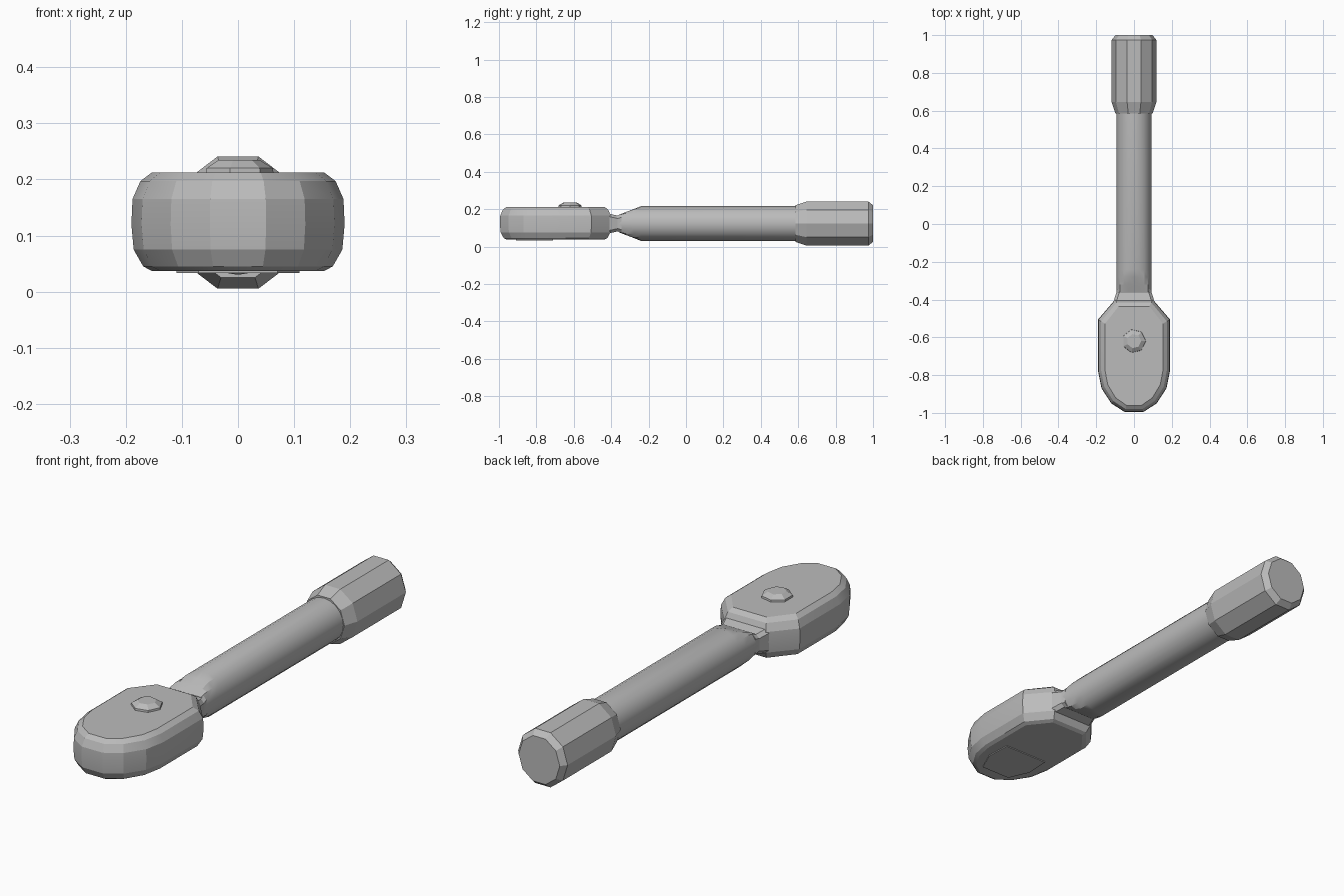
import bpy, bmesh, math
from mathutils import Vector

cube = bpy.data.objects.get("Cube")
if cube:
    bpy.data.objects.remove(cube)

MID = 0.123  # height of the long axis

steel = bpy.data.materials.new("plain grey steel")
steel.use_nodes = True
grey = (0.5, 0.5, 0.5, 1)
steel.diffuse_color = grey
steel.node_tree.nodes["Principled BSDF"].inputs["Base Color"].default_value = grey


def loft(name, rings, smooth=None):
    """Skin a list of equal-length point rings and cap both ends."""
    bm = bmesh.new()
    loops = [[bm.verts.new(p) for p in ring] for ring in rings]
    n = len(loops[0])
    for a, b in zip(loops, loops[1:]):
        for i in range(n):
            j = (i + 1) % n
            bm.faces.new((a[i], a[j], b[j], b[i]))
    bm.faces.new(loops[0])
    bm.faces.new(loops[-1])
    bmesh.ops.recalc_face_normals(bm, faces=bm.faces)
    mesh = bpy.data.meshes.new(name)
    bm.to_mesh(mesh)
    bm.free()
    mesh.materials.append(steel)
    obj = bpy.data.objects.new(name, mesh)
    bpy.context.collection.objects.link(obj)
    if smooth:
        bpy.ops.object.select_all(action='DESELECT')
        obj.select_set(True)
        bpy.context.view_layer.objects.active = obj
        bpy.ops.object.shade_smooth_by_angle(angle=math.radians(smooth))
    return obj


def round_ring(y, rx, rz, sides, limit=1.0):
    """Cross-section of the bar, cut flat above and below at the limit."""
    ring = []
    for i in range(sides):
        a = math.tau * i / sides
        z = max(-limit, min(limit, rz * math.sin(a)))
        ring.append((rx * math.cos(a), y, MID + z))
    return ring


# Shaft, cut to a wedge near the head
wedge = [(-0.36, 0.046), (-0.32, 0.062), (-0.28, 0.077), (-0.24, 0.093), (0.62, 0.093)]
loft("shaft", [round_ring(y, 0.093, 0.093, 20, h) for y, h in wedge], 25)

# Grip with chamfered ends
grip = [(0.585, 0.098), (0.645, 0.118), (0.975, 0.118), (1.0, 0.098)]
loft("grip", [round_ring(y, r, r * 1.05, 10) for y, r in grip])

# Flared neck collar
def box_ring(y, w, h):
    c = 0.015
    corner = [(w, h - c), (w - c, h)]
    pts = corner + [(-x, z) for x, z in reversed(corner)]
    pts += [(-x, -z) for x, z in pts]
    return [(x, y, MID + z) for x, z in pts]

collar = [(-0.345, 0.091, 0.048), (-0.365, 0.094, 0.042), (-0.41, 0.108, 0.052)]
loft("neck_collar", [box_ring(*c) for c in collar])

# Head: rounded-nose outline stacked in height with inset edges
half = [(0.10, -0.40), (0.19, -0.505), (0.19, -0.78), (0.172, -0.87),
        (0.12, -0.95), (0.05, -0.995)]
outline = half + [(-x, y) for x, y in reversed(half)]


def head_ring(z, inset):
    sx, sy = 1 - inset / 0.19, 1 - inset / 0.30
    return [(x * sx, -0.70 + (y + 0.70) * sy, z) for x, y in outline]


layers = [(0.037, 0.036), (0.045, 0.021), (0.075, 0.004), (0.12, 0.0),
          (0.165, 0.002), (0.197, 0.016), (0.212, 0.036)]
loft("head", [head_ring(z, i) for z, i in layers], 20)

# Release button on top
def disc_ring(z, r, sides=7):
    return [(r * math.cos(math.tau * i / sides), -0.62 + r * math.sin(math.tau * i / sides), z)
            for i in range(sides)]

loft("release_button", [disc_ring(0.205, 0.064), disc_ring(0.220, 0.062), disc_ring(0.235, 0.038)])

# Thin cover plate under the nose
side = [(0.105, -0.71), (0.11, -0.82), (0.07, -0.91)]
plate = side + [(-x, y) for x, y in reversed(side)]
loft("under_plate", [[(x, y, z) for x, y in plate] for z in (0.033, 0.039)])
